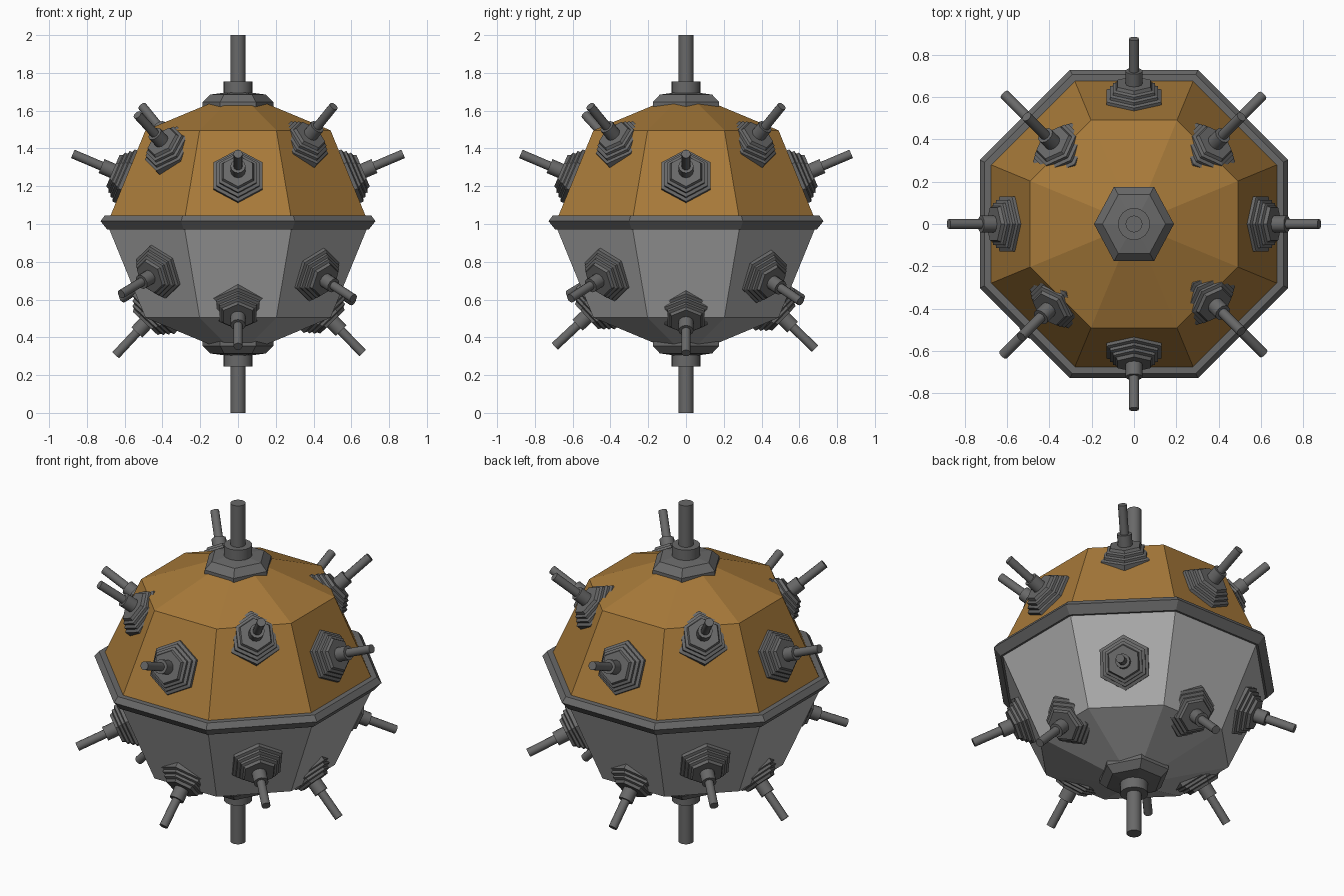
import bpy, bmesh, math
from mathutils import Matrix, Vector

if "Cube" in bpy.data.objects:
    bpy.data.objects.remove(bpy.data.objects["Cube"])


def material(name, rgb):
    m = bpy.data.materials.new(name)
    m.diffuse_color = (*rgb, 1)
    m.use_nodes = True
    m.node_tree.nodes["Principled BSDF"].inputs["Base Color"].default_value = m.diffuse_color
    return m


BROWN = material("rusty brown paint", (0.39, 0.195, 0.042))
GREY = material("light grey paint", (0.42, 0.42, 0.42))
DARK = material("dark metal", (0.14, 0.14, 0.14))


def lathe(name, profile, sides, mat, matrix=Matrix(), phase=0.0, smooth=False, closed=False):
    """Spin (radius, height) points around local z; radius 0 makes a pole."""
    bm = bmesh.new()
    rings = []
    for r, h in profile:
        n = 1 if r == 0 else sides
        rings.append([bm.verts.new((r * math.cos(phase + 2 * math.pi * i / sides),
                                    r * math.sin(phase + 2 * math.pi * i / sides), h))
                      for i in range(n)])
    pairs = list(zip(rings, rings[1:]))
    if closed:
        pairs.append((rings[-1], rings[0]))
    for a, b in pairs:
        for i in range(sides):
            j = (i + 1) % sides
            quad = [a[i % len(a)], a[j % len(a)], b[j % len(b)], b[i % len(b)]]
            bm.faces.new(list(dict.fromkeys(quad)))
    if not closed:
        for ring in (rings[0], rings[-1]):
            if len(ring) > 1:
                bm.faces.new(ring)
    bm.transform(matrix)
    bmesh.ops.recalc_face_normals(bm, faces=bm.faces)
    me = bpy.data.meshes.new(name)
    bm.to_mesh(me)
    bm.free()
    me.materials.append(mat)
    ob = bpy.data.objects.new(name, me)
    bpy.context.collection.objects.link(ob)
    if smooth:
        bpy.ops.object.select_all(action='DESELECT')
        ob.select_set(True)
        bpy.context.view_layer.objects.active = ob
        bpy.ops.object.shade_smooth_by_angle(angle=math.radians(40))
    return ob


CENTRE = Matrix.Translation((0, 0, 1))
FLIP = Matrix.Rotation(math.pi, 4, 'X')
OCT = 1 / math.cos(math.pi / 8)      # flat distance to corner radius

# Octagonal hull halves
hull = [(0.693 * OCT, 0), (0.49 * OCT, 0.496), (0, 0.70)]
lathe("upper_hull", hull, 8, BROWN, CENTRE, math.pi / 8)
lathe("lower_hull", hull, 8, GREY, CENTRE @ FLIP, math.pi / 8)

# Bevelled belt round the middle
belt = [(0.66, -0.03), (0.692, -0.03), (0.728, 0.015), (0.705, 0.046), (0.66, 0.046)]
lathe("belt", [(r * OCT, z) for r, z in belt], 8, DARK, CENTRE, math.pi / 8, closed=True)

# Poles: hexagonal cap, collar and rod, mirrored top and bottom
for label, turn in (("top", Matrix()), ("bottom", FLIP)):
    m = CENTRE @ turn
    squash = Matrix.Diagonal((0.93, 1, 1, 1))
    lathe(label + "_cap", [(0.203, 0.60), (0.203, 0.645), (0.16, 0.685), (0.08, 0.695)],
          6, DARK, m @ squash)
    lathe(label + "_collar", [(0.076, 0.66), (0.076, 0.755)], 16, DARK, m, smooth=True)
    lathe(label + "_rod", [(0.04, 0.74), (0.04, 1.0)], 16, DARK, m, smooth=True)

# Stepped hexagonal base shared by all side detonators
steps = [(0.15, 0.60), (0.15, 0.658), (0.132, 0.664), (0.132, 0.678),
         (0.114, 0.684), (0.114, 0.698), (0.097, 0.704), (0.09, 0.72)]


def detonator(name, azimuth, elevation):
    a, e = math.radians(azimuth), math.radians(elevation)
    out = Vector((math.cos(e) * math.cos(a), math.cos(e) * math.sin(a), math.sin(e)))
    up = Vector((-math.sin(e) * math.cos(a), -math.sin(e) * math.sin(a), math.cos(e)))
    m = CENTRE @ Matrix((up, out.cross(up), out)).transposed().to_4x4()
    lathe(name + "_base", steps, 6, DARK, m)
    lathe(name + "_collar", [(0.04, 0.70), (0.04, 0.785)], 12, DARK, m, smooth=True)
    lathe(name + "_rod", [(0.024, 0.77), (0.024, 0.95)], 12, DARK, m, smooth=True)


# Alternating high and low detonators on the eight hull sides: azimuth, upper, lower tilt
layout = [(0, 23, -46), (45, 41, -25.5), (90, 23, -44), (135, 41, -24.5),
          (180, 23, -47), (225, 37.5, -23), (270, 23, -43), (315, 41, -24.5)]
for k, (az, hi, lo) in enumerate(layout):
    detonator(f"upper_detonator_{k + 1}", az, hi)
    detonator(f"lower_detonator_{k + 1}", az, lo)
